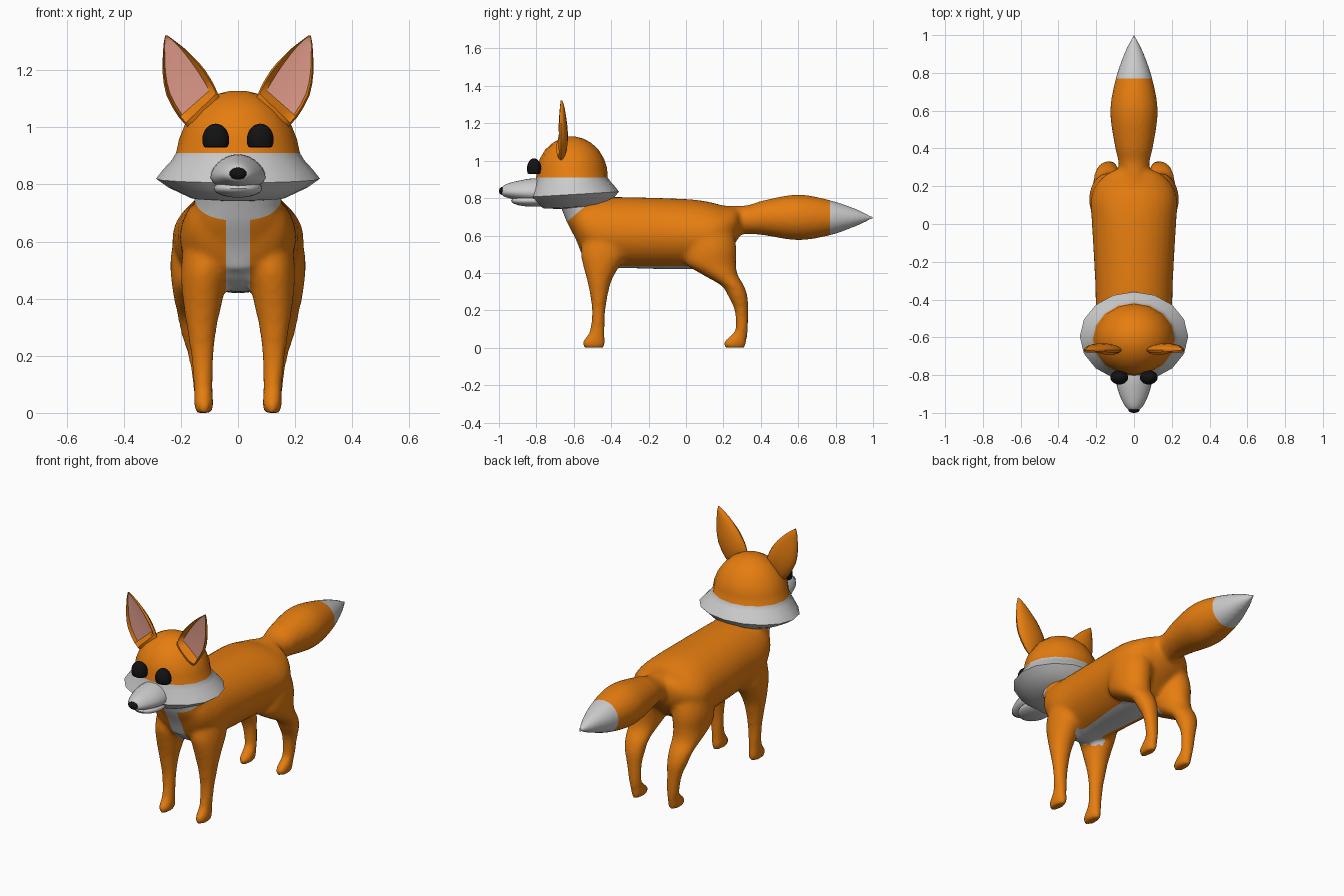
import bpy, bmesh
from math import sin, cos, pi, radians
from mathutils import Vector as V

if "Cube" in bpy.data.objects:
    bpy.data.objects.remove(bpy.data.objects["Cube"])


def material(name, rgb):
    m = bpy.data.materials.new(name)
    m.diffuse_color = (*rgb, 1)
    m.use_nodes = True
    m.node_tree.nodes["Principled BSDF"].inputs["Base Color"].default_value = m.diffuse_color
    return m


ORANGE = material("orange_fur", (0.79, 0.205, 0.005))
WHITE = material("pale_fur", (0.8, 0.8, 0.8))
PINK = material("inner_ear_pink", (0.73, 0.32, 0.25))
BLACK = material("black", (0.006, 0.006, 0.006))


def spline(rows, steps=5):
    """Catmull-Rom interpolation of number rows."""
    out = []
    for i in range(len(rows) - 1):
        a, b, c, d = (rows[max(0, min(len(rows) - 1, i + k))] for k in (-1, 0, 1, 2))
        for s in range(steps):
            t = s / steps
            out.append([0.5 * (2 * q + (r - p) * t + (2 * p - 5 * q + 4 * r - w) * t * t
                               + (3 * q - p - 3 * r + w) * t ** 3) for p, q, r, w in zip(a, b, c, d)])
    return out + [list(rows[-1])]


def ring(c, u, v, n=24):
    c, u, v = V(c), V(u), V(v)
    return [c + u * cos(2 * pi * k / n) + v * sin(2 * pi * k / n) for k in range(n)]


def loft(bm, rings):
    rows = [[bm.verts.new(p) for p in r] for r in rings]
    n = len(rows[0])
    faces = [bm.faces.new((a[k], a[(k + 1) % n], b[(k + 1) % n], b[k]))
             for a, b in zip(rows, rows[1:]) for k in range(n)]
    faces += [bm.faces.new(rows[0]), bm.faces.new(rows[-1])]
    bmesh.ops.recalc_face_normals(bm, faces=faces)


def finish(bm, name, mats, pick=None, angle=40):
    bm.normal_update()
    for f in bm.faces:
        f.material_index = pick(f) if pick else 0
    me = bpy.data.meshes.new(name)
    bm.to_mesh(me)
    bm.free()
    for m in mats:
        me.materials.append(m)
    ob = bpy.data.objects.new(name, me)
    bpy.context.collection.objects.link(ob)
    bpy.ops.object.select_all(action='DESELECT')
    ob.select_set(True)
    bpy.context.view_layer.objects.active = ob
    bpy.ops.object.shade_smooth_by_angle(angle=radians(angle))
    return ob


def ellipsoid(name, c, r, mat, floor=None):
    bm = bmesh.new()
    bmesh.ops.create_uvsphere(bm, u_segments=24, v_segments=14, radius=1)
    for v in bm.verts:
        v.co = V(c) + V([a * b for a, b in zip(v.co, r)])
        if floor is not None:
            v.co.z = max(v.co.z, floor)
    return finish(bm, name, [mat])


# Body, neck, legs and tail: lofts fused into one smooth skin
bm = bmesh.new()
torso = [(-.60, .69, .12, .08), (-.55, .655, .17, .15), (-.45, .617, .20, .188), (-.3, .615, .206, .19),
         (0, .607, .223, .188), (.12, .61, .23, .17), (.2, .63, .205, .13), (.26, .655, .15, .098), (.29, .67, .09, .07)]
tail = [(.15, .67, .09, .09), (.26, .68, .082, .08), (.33, .685, .083, .077), (.42, .695, .103, .094),
        (.6, .697, .126, .122), (.77, .695, .097, .094), (.9, .696, .053, .05), (.97, .695, .021, .02), (1.005, .695, .006, .006)]
for rows in (torso, tail):
    loft(bm, [ring((0, y, z), (w, 0, 0), (0, 0, h), 32) for y, z, w, h in spline(rows)])
# rows: z, x, y, x radius, y radius
neck = [(.5, 0, -.46, .11, .1), (.58, 0, -.49, .15, .1), (.66, 0, -.525, .16, .107),
        (.72, 0, -.53, .155, .127), (.8, 0, -.56, .15, .13)]
front_leg = [(0, .12, -.492, .029, .055), (.03, .12, -.492, .034, .062), (.06, .121, -.483, .033, .049),
             (.1, .122, -.473, .033, .039), (.2, .125, -.467, .04, .036), (.3, .127, -.465, .053, .051),
             (.36, .125, -.463, .064, .066), (.42, .122, -.455, .074, .09), (.5, .115, -.44, .085, .122),
             (.6, .1, -.43, .09, .12)]
hind_leg = [(0, .12, .262, .029, .055), (.03, .12, .262, .034, .062), (.06, .122, .28, .033, .047),
            (.1, .124, .298, .034, .034), (.2, .132, .296, .043, .037), (.27, .139, .279, .058, .051),
            (.33, .143, .251, .068, .06), (.39, .143, .183, .08, .094), (.45, .14, .133, .092, .135),
            (.53, .136, .13, .101, .14), (.62, .12, .12, .1, .135), (.7, .09, .12, .08, .1)]
for rows, sides in ((neck, (1,)), (front_leg, (1, -1)), (hind_leg, (1, -1))):
    for s in sides:
        loft(bm, [ring((s * x, y, z), (a, 0, 0), (0, b, 0)) for z, x, y, a, b in spline(rows)])
rough = finish(bm, "body_rough", [ORANGE])
m = rough.modifiers.new("fuse", 'REMESH')
m.mode, m.voxel_size = 'VOXEL', 0.013
m = rough.modifiers.new("soften", 'SMOOTH')
m.factor, m.iterations = 0.5, 7
dg = bpy.context.evaluated_depsgraph_get()
fused = bpy.data.meshes.new_from_object(rough.evaluated_get(dg))
bpy.data.objects.remove(rough)
bm = bmesh.new()
bm.from_mesh(fused)
bpy.data.meshes.remove(fused)

# Cut clean colour borders: chest stripe, collar, belly, tail tip
for co, no in (((.042, 0, 0), (1, 0, 0)), ((-.042, 0, 0), (1, 0, 0)), ((0, .77, 0), (0, 1, 0)),
               ((0, 0, .436), (0, 0, 1)), ((0, -.57, .73), (0, -.857, 1))):
    bmesh.ops.bisect_plane(bm, geom=bm.verts[:] + bm.edges[:] + bm.faces[:], plane_co=co, plane_no=no)


def fur(f):
    c, n = f.calc_center_median(), f.normal
    tip = c.y > .77
    stripe = abs(c.x) < .042 and c.y < -.38 and (n.y < 0 or c.z < .5) and c.z < .76
    collar = c.y < -.5 and c.z > .6 and c.z - .73 > .857 * (c.y + .57)
    belly = c.z < .436 and n.z < -.5 and -.42 < c.y < .12 and abs(c.x) < .1
    return int(tip or stripe or collar or belly)


finish(bm, "body", [ORANGE, WHITE], fur, 60)

# Head: orange dome above a flared pale ruff; rows: z, y, x radius, y radius, tilt
head = [(.742, -.6, .06, .06, 0), (.752, -.6, .165, .16, .008), (.79, -.597, .245, .212, .012),
        (.82, -.596, .287, .237, .014), (.85, -.6, .264, .222, .01), (.885, -.606, .232, .203, .003),
        (.91, -.61, .217, .191, 0), (.96, -.61, .206, .188, 0), (1.01, -.61, .186, .172, 0),
        (1.06, -.61, .152, .142, 0), (1.095, -.61, .112, .103, 0), (1.118, -.61, .068, .062, 0), (1.128, -.61, .025, .023, 0)]
bm = bmesh.new()
loft(bm, [ring((0, y, z), (a, 0, 0), (0, b, t), 16) for z, y, a, b, t in head])
finish(bm, "head", [ORANGE, WHITE], lambda f: int(f.calc_center_median().z < .91), 55)

# Snout with a narrower top, and lower jaw
snout = [(-.72, .84, .094, .066), (-.82, .84, .094, .065), (-.88, .84, .083, .056),
         (-.94, .84, .06, .042), (-.975, .838, .038, .029), (-.988, .837, .018, .014)]
bm = bmesh.new()
rings = []
for y, z, w, h in spline(snout, 3):
    r = ring((0, y, z), (w, 0, 0), (0, 0, h))
    for p in r:
        k = (p.z - z) / h
        p.x *= 1 - .2 * k if k > 0 else 1 - .3 * k * (1 + k)
    rings.append(r)
loft(bm, rings)
finish(bm, "snout", [WHITE])
ellipsoid("lower_jaw", (0, -.82, .786), (.085, .115, .032), WHITE)
ellipsoid("nose", (0, -.983, .838), (.03, .017, .021), BLACK)

# Ears: lens-shaped lofts with a hollowed pink front; rows: inner x z, outer x z, thickness
ear = [(.066, 1.105, .172, .998, .022), (.082, 1.145, .207, 1.035, .034), (.115, 1.2, .25, 1.11, .035),
       (.15, 1.24, .264, 1.19, .029), (.188, 1.277, .263, 1.255, .021), (.22, 1.302, .26, 1.295, .014),
       (.247, 1.322, .255, 1.322, .005)]
for side, s in (("left", 1), ("right", -1)):
    bm = bmesh.new()
    rings, hollow = [], []
    rows = spline(ear, 2)
    for i, (x0, z0, x1, z1, t) in enumerate(rows):
        mid, half = V((s * (x0 + x1) / 2, -.667, (z0 + z1) / 2)), V((s * (x1 - x0) / 2, 0, (z1 - z0) / 2))
        r = []
        for k in range(16):
            a = 2 * pi * k / 16
            p = mid + half * cos(a) + V((0, -t * sin(a), 0))
            if sin(a) > .5 and 2 <= i < len(rows) - 1:
                p = mid + half * (cos(a) * 1.08 + .06) + V((0, t * .25 * sin(a), 0))
                hollow.append(p)
            r.append(p)
        rings.append(r)
    loft(bm, rings)
    keys = {tuple(round(c, 4) for c in p) for p in hollow}
    finish(bm, side + "_ear", [ORANGE, PINK],
           lambda f: int(all(tuple(round(c, 4) for c in v.co) in keys for v in f.verts)))
    ellipsoid(side + "_eye", (s * .078, -.812, .957), (.047, .038, .056), BLACK, .93)
